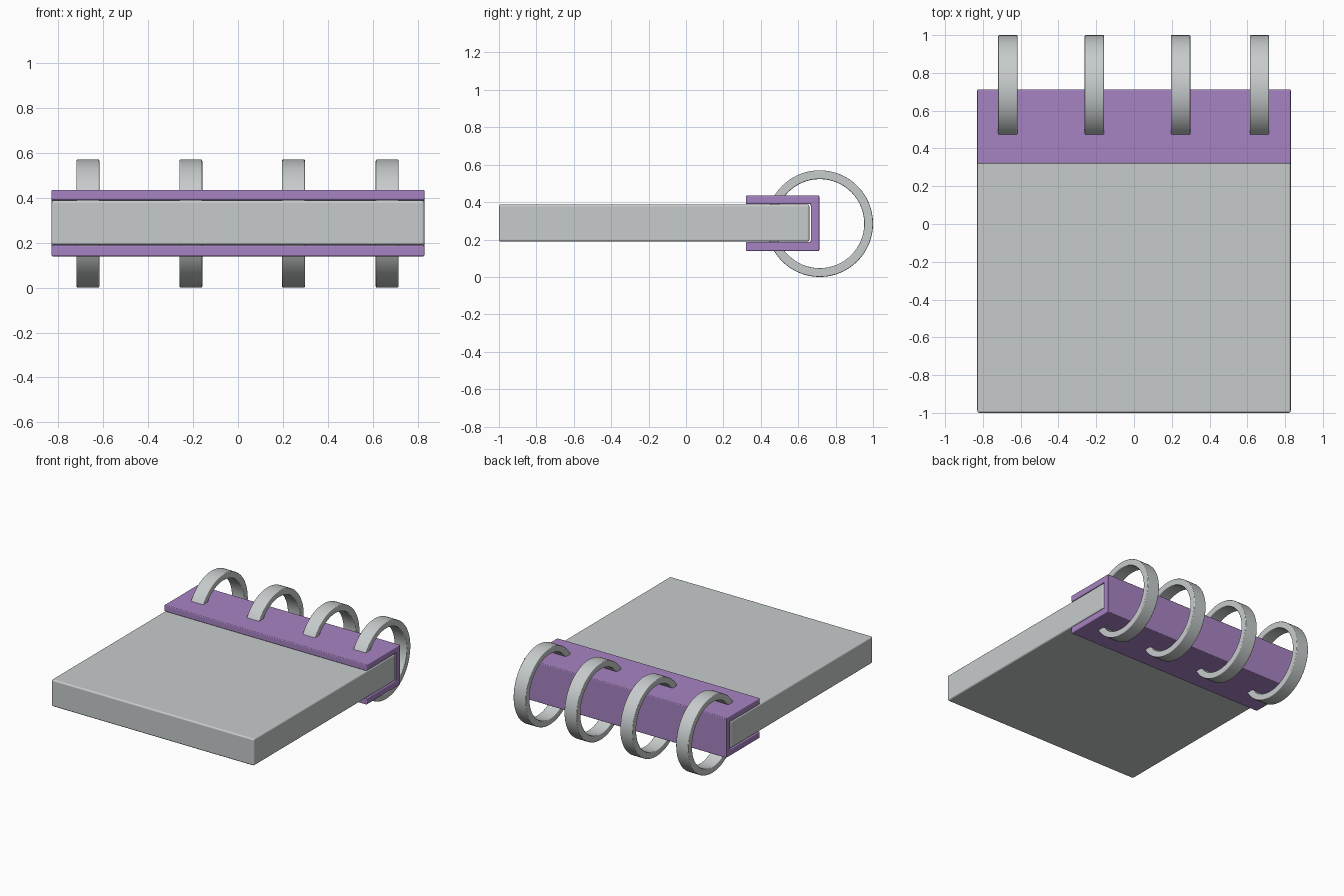
import bpy, bmesh, math

if "Cube" in bpy.data.objects:
    bpy.data.objects.remove(bpy.data.objects["Cube"])


def material(name, color):
    m = bpy.data.materials.new(name)
    m.diffuse_color = (*color, 1)
    m.use_nodes = True
    m.node_tree.nodes["Principled BSDF"].inputs["Base Color"].default_value = m.diffuse_color
    return m


grey = material("light grey", (0.57, 0.60, 0.60))
purple = material("purple", (0.39, 0.23, 0.54))


def finish(name, bm, mat, bevel, angle=30):
    """Turn a bmesh into an object with softened edges."""
    bmesh.ops.recalc_face_normals(bm, faces=bm.faces)
    me = bpy.data.meshes.new(name)
    bm.to_mesh(me)
    bm.free()
    ob = bpy.data.objects.new(name, me)
    bpy.context.collection.objects.link(ob)
    me.materials.append(mat)
    mod = ob.modifiers.new("soft edges", 'BEVEL')
    mod.width, mod.segments = bevel, 3
    mod.limit_method, mod.angle_limit = 'ANGLE', math.radians(40)
    mod.harden_normals = True
    bpy.ops.object.select_all(action='DESELECT')
    ob.select_set(True)
    bpy.context.view_layer.objects.active = ob
    bpy.ops.object.shade_smooth_by_angle(angle=math.radians(angle))
    return ob


def extrude_x(name, profile, x0, x1, mat, bevel):
    """Extrude a closed (y, z) profile along x."""
    bm = bmesh.new()
    face = bm.faces.new([bm.verts.new((x0, y, z)) for y, z in profile])
    geo = bmesh.ops.extrude_face_region(bm, geom=[face])["geom"]
    verts = [v for v in geo if isinstance(v, bmesh.types.BMVert)]
    bmesh.ops.translate(bm, verts=verts, vec=(x1 - x0, 0, 0))
    return finish(name, bm, mat, bevel)


def ring(name, x, width, y, z, r_out, r_in, n=64):
    """Flat band ring around the x axis."""
    bm = bmesh.new()
    section = [(-width / 2, r_in), (width / 2, r_in),
               (width / 2, r_out), (-width / 2, r_out)]
    loops = []
    for i in range(n):
        a = 2 * math.pi * i / n
        loops.append([bm.verts.new((x + dx, y + r * math.cos(a), z + r * math.sin(a)))
                      for dx, r in section])
    for i in range(n):
        a, b = loops[i], loops[(i + 1) % n]
        for k in range(4):
            j = (k + 1) % 4
            bm.faces.new((a[k], a[j], b[j], b[k]))
    return finish(name, bm, grey, 0.006)


# Paper block
extrude_x("paper_pad", [(-1, 0.189), (0.66, 0.189), (0.66, 0.388), (-1, 0.388)],
          -0.83, 0.83, grey, 0.012)

# U-shaped binding strip wrapped over the back edge
extrude_x("binding_strip",
          [(0.32, 0.139), (0.713, 0.139), (0.713, 0.435), (0.32, 0.435),
           (0.32, 0.389), (0.667, 0.389), (0.667, 0.187), (0.32, 0.187)],
          -0.83, 0.83, purple, 0.006)

# Four binding rings
for i, x in enumerate((-0.668, -0.21, 0.247, 0.664)):
    ring(f"binding_ring_{i + 1}", x, 0.102, 0.715, 0.285, 0.285, 0.238)
